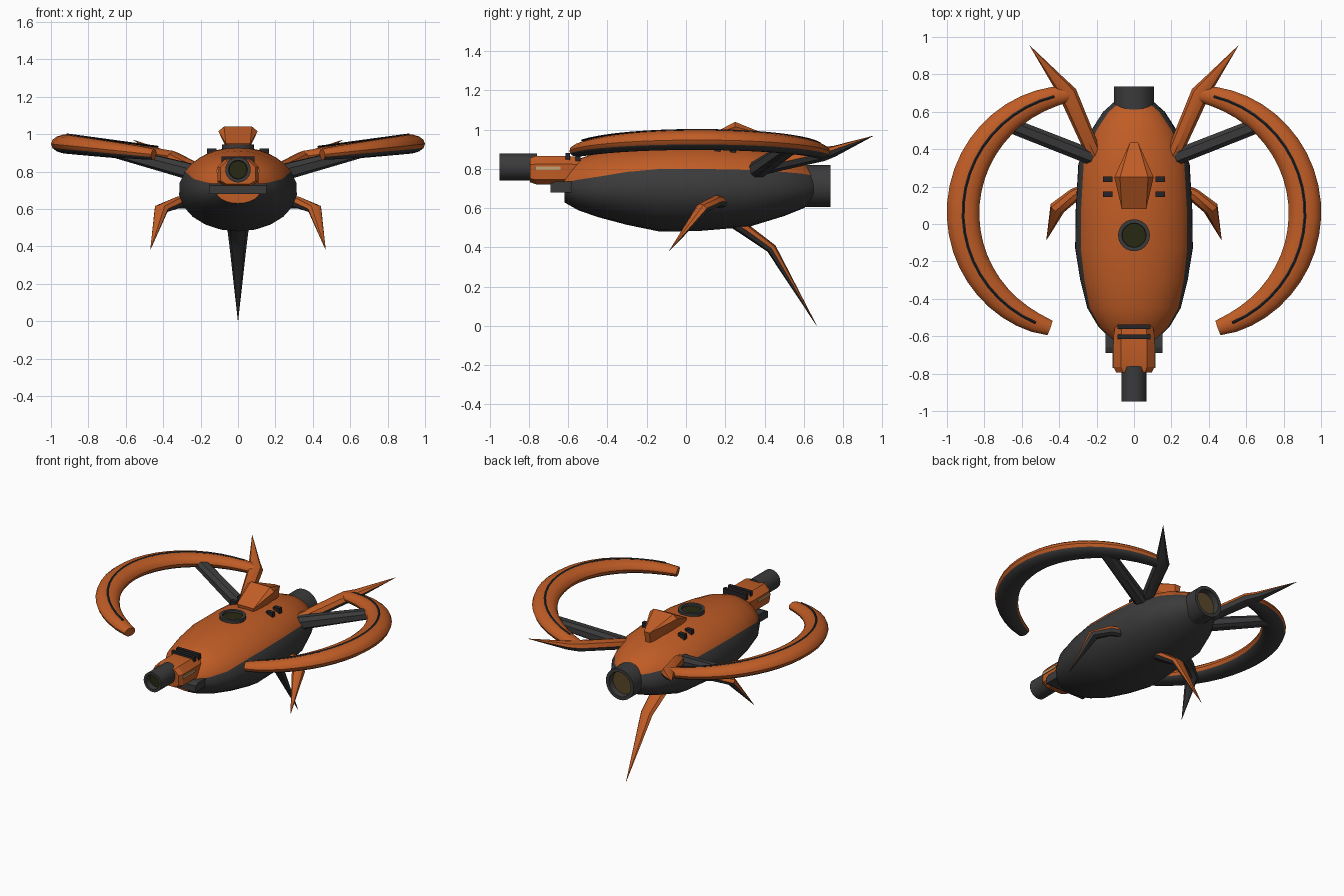
import bpy, bmesh, math
from mathutils import Vector, Matrix

if "Cube" in bpy.data.objects:
    bpy.data.objects.remove(bpy.data.objects["Cube"])

def mat(name, c):
    m = bpy.data.materials.new(name)
    m.diffuse_color = (*c, 1)
    m.use_nodes = True
    m.node_tree.nodes["Principled BSDF"].inputs["Base Color"].default_value = m.diffuse_color
    return m

ORANGE = mat("burnt_orange", (0.53, 0.108, 0.019))
DARK = mat("charcoal", (0.043, 0.043, 0.045))
BLACK = mat("near_black", (0.018, 0.018, 0.02))
TAN = mat("tan", (0.56, 0.36, 0.16))
BROWN = mat("brown_lens", (0.10, 0.062, 0.022))
OLIVE = mat("olive_lens", (0.022, 0.022, 0.006))

def finish(name, bm, mats, mirror=False, angle=35):
    bmesh.ops.remove_doubles(bm, verts=bm.verts, dist=1e-5)
    bmesh.ops.recalc_face_normals(bm, faces=bm.faces)
    me = bpy.data.meshes.new(name)
    bm.to_mesh(me)
    bm.free()
    for m in mats:
        me.materials.append(m)
    me.shade_smooth()
    me.set_sharp_from_angle(angle=math.radians(angle))
    ob = bpy.data.objects.new(name, me)
    bpy.context.collection.objects.link(ob)
    if mirror:
        ob.modifiers.new("mirror", 'MIRROR').use_mirror_merge = False
    return ob

def loft(name, rings, mats, rule, mirror=False, angle=35):
    """Skin closed rings; rule(i) gives the material of side i."""
    bm = bmesh.new()
    rows = [[bm.verts.new(p) for p in r] for r in rings]
    n = len(rows[0])
    for a, b in zip(rows, rows[1:]):
        for i in range(n):
            j = (i + 1) % n
            bm.faces.new((a[i], a[j], b[j], b[i])).material_index = rule(i)
    for r in (rows[0], rows[-1]):
        bm.faces.new(r).material_index = rule(0)
    return finish(name, bm, mats, mirror, angle)

def sweep(name, path, n=12, mirror=True, split=-0.2, angle=35):
    """Elliptical limb along (position, half width, half height); underside dark."""
    pts = [Vector(p[0]) for p in path]
    rings = []
    for k, (_, w, h) in enumerate(path):
        t = (pts[min(k + 1, len(pts) - 1)] - pts[max(k - 1, 0)]).normalized()
        s = t.cross(Vector((0, 0, 1))).normalized()
        u = s.cross(t)
        rings.append([pts[k] + s * w * math.cos(2 * math.pi * i / n)
                      + u * h * math.sin(2 * math.pi * i / n) for i in range(n)])
    rule = lambda i: 1 if math.sin(2 * math.pi * (i + .5) / n) < split else 0
    return loft(name, rings, [ORANGE, DARK], rule, mirror, angle)

def lathe(name, prof, mats, idx, origin, direction, n=32):
    rot = Vector(direction).to_track_quat('Z', 'Y').to_matrix().to_4x4()
    M = Matrix.Translation(origin) @ rot
    bm = bmesh.new()
    rows = [[bm.verts.new(M @ Vector((r * math.cos(2 * math.pi * i / n),
                                      r * math.sin(2 * math.pi * i / n), h)))
             for i in range(n)] for r, h in prof]
    for k in range(len(rows) - 1):
        for i in range(n):
            j = (i + 1) % n
            bm.faces.new((rows[k][i], rows[k][j], rows[k + 1][j], rows[k + 1][i]))
    for f in (bm.faces.new(rows[0]), bm.faces.new(rows[-1])):
        pass
    f.material_index = idx
    return finish(name, bm, mats)

def hull(name, pts, m, mirror=False):
    bm = bmesh.new()
    for p in pts:
        bm.verts.new(p)
    bmesh.ops.convex_hull(bm, input=bm.verts[:])
    return finish(name, bm, [m], mirror, 20)

def box(name, x, y, z, m, mirror=False):
    return hull(name, [(a, b, c) for a in x for b in y for c in z], m, mirror)

def both(*pts):
    return [(s * x, y, z) for x, y, z in pts for s in (1, -1)]

# main hull: orange above the seam, charcoal below
secs = [(-.62, .12, .63, .73, .79), (-.55, .19, .59, .745, .85), (-.45, .25, .555, .76, .885),
        (-.30, .29, .515, .785, .91), (-.13, .317, .48, .80, .927), (.08, .314, .485, .80, .93),
        (.32, .30, .505, .795, .915), (.5, .23, .56, .785, .875), (.6, .165, .60, .775, .83),
        (.65, .11, .635, .765, .79)]
rings = []
for y, w, zb, zs, zt in secs:
    a0 = math.asin((zs - .7) / (zt - .7))
    angs = [a0 + (math.pi - 2 * a0) * i / 12 for i in range(12)]
    angs += [math.pi - a0 + (math.pi + 2 * a0) * i / 14 for i in range(14)]
    rings.append([(w * math.cos(a), y,
                   .7 + math.sin(a) * ((zt - .7) if math.sin(a) > 0 else (.7 - zb))) for a in angs])
loft("hull", rings, [ORANGE, DARK], lambda i: 0 if i < 12 else 1)

# curved wing rings with a dark strip along the top
path, strip = [], []
N = 22
for k in range(N + 1):
    f = k / N
    a = math.radians(83.4 - 157.4 * f)
    x, y = .274 + .64 * math.cos(a), .06 + .64 * math.sin(a)
    g = math.sin(math.pi * f) ** .7 if 0 < f < 1 else 0
    path.append(((x, y, .947 + .12 * (x - .91)), .041 + .046 * g, .03 + .022 * g))
    if 0 < k < N:
        strip.append(((x, y, .998 + .136 * (x - .91)), .008, .005))
sweep("wing_ring", path, 14, split=-.3)
st = sweep("wing_strip", strip, 4)
for i in range(2):
    st.data.materials[i] = BLACK

# dark struts joining hull and rings
def beam(p, w, h):
    s = Vector((.35, -.94, 0))
    return [Vector(p) + s * w * a + Vector((0, 0, h * b))
            for a, b in ((1, .4), (.5, 1), (-.5, 1), (-1, .4), (-1, -.6), (-.5, -1), (.5, -1), (1, -.6))]
hull("wing_strut", beam((.22, .355, .79), .042, .045) + beam((.73, .555, .925), .04, .03), DARK, True)

# limbs: rear spikes, side claws, tail spike
sweep("rear_spike", [((.19, .33, .79), .04, .035), ((.225, .40, .81), .042, .037),
                     ((.355, .70, .876), .05, .036), ((.40, .755, .89), .037, .028),
                     ((.557, .953, .968), .001, .001)], 8)
sweep("side_claw", [((.25, .19, .63), .03, .03), ((.32, .155, .635), .036, .032),
                    ((.41, .085, .60), .042, .03), ((.468, -.085, .383), .001, .001)], 8)
sweep("tail_spike", [((0, .24, .53), .06, .03), ((0, .31, .485), .056, .03),
                     ((0, .435, .395), .045, .026), ((0, .665, .003), .001, .001)], 8, mirror=False, split=0)

# dorsal crest
hull("dorsal_crest", both((.075, .25, 1.04), (.105, .25, 1.015), (.065, .08, .95), (.022, .435, .965),
                          (.05, .25, .9), (.05, .09, .9), (.015, .42, .87)), ORANGE)

# top hatch, rear exhaust and nose barrel, each with a recessed lens
lathe("top_hatch", [(.085, 0), (.085, .045), (.065, .045), (.063, .032)], [DARK, OLIVE], 1, (0, -.06, .9), (0, 0, 1))
lathe("rear_exhaust", [(.108, 0), (.108, .15), (.085, .15), (.08, .11)], [DARK, BROWN], 1, (0, .585, .713), (0, 1, 0))
lathe("nose_barrel", [(.068, 0), (.068, .19), (.05, .19), (.047, .15)], [DARK, OLIVE], 1, (0, -.76, .81), (0, -1, 0))
box("exhaust_plate", (-.075, .075), (.66, .685), (.785, .79), BROWN)

# nose housing with tan side stripes, top slats and chin block
sec = [(.11, .745), (.11, .825), (.07, .866), (.07, .722)]
hull("nose_housing", both(*[(x * k, y, .795 + (z - .795) * k) for y, k in
                            ((-.54, .9), (-.6, 1), (-.765, 1), (-.795, .86)) for x, z in sec]), ORANGE)
box("nose_stripe", (.105, .116), (-.77, -.64), (.795, .812), TAN, True)
for i, y in enumerate((-.55, -.603)):
    box(f"nose_slat_{i}", (-.088, .088), (y - .012, y + .012), (.84, .88), BLACK)
hull("chin_block", [(x, y, z) for x in (-.153, .153) for y, z in
                    ((-.69, .68), (-.69, .725), (-.66, .737), (-.55, .737), (-.55, .68))], DARK)

# small vents beside the crest
for i, y in enumerate((.16, .24)):
    box(f"hull_vent_{i}", (.115, .165), (y - .015, y + .015), (.87, .922), BLACK, True)
